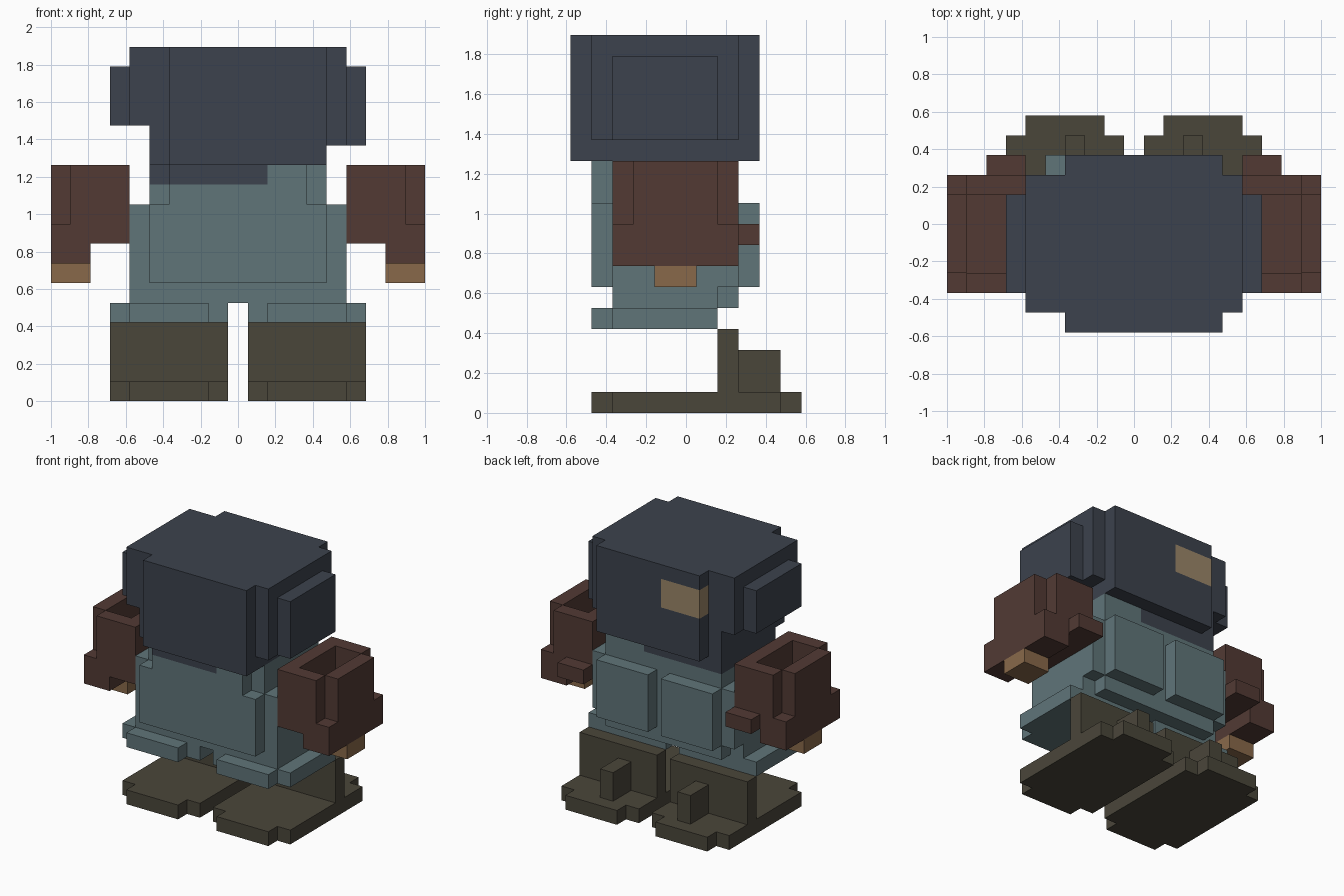
import bpy, bmesh

cube = bpy.data.objects.get("Cube")
if cube:
    bpy.data.objects.remove(cube)

U = 2 / 19  # block size; the figure is 19 x 11 x 18 blocks


def linear(c):
    c /= 255
    return c / 12.92 if c <= 0.04045 else ((c + 0.055) / 1.055) ** 2.4


def material(name, rgb):
    m = bpy.data.materials.new(name)
    col = (*[linear(c) for c in rgb], 1)
    m.diffuse_color = col
    m.use_nodes = True
    bsdf = next(n for n in m.node_tree.nodes if n.type == 'BSDF_PRINCIPLED')
    bsdf.inputs["Base Color"].default_value = col
    bsdf.inputs["Roughness"].default_value = 0.9
    return m


NAVY = material("navy", (60, 66, 77))
TEAL = material("grey_teal", (96, 117, 121))
BROWN = material("red_brown", (82, 58, 52))
OLIVE = material("dark_olive", (74, 70, 58))
TAN = material("tan", (137, 105, 74))
BEIGE = material("beige", (155, 134, 104))


def cells(box):
    """Unit cells inside a box given as x0, x1, y0, y1, z0, z1."""
    x0, x1, y0, y1, z0, z1 = box
    return {(x, y, z) for x in range(x0, x1) for y in range(y0, y1) for z in range(z0, z1)}


def part(name, mat, boxes, cuts=(), mirror=False):
    """Join boxes into one blocky shell, minus the cut boxes."""
    solid = set().union(*map(cells, boxes)).difference(*map(cells, cuts))
    if mirror:
        solid = {(18 - x, y, z) for x, y, z in solid}
    bm = bmesh.new()
    verts = {}

    def vert(p):
        if p not in verts:
            verts[p] = bm.verts.new(((p[0] - 9.5) * U, (p[1] - 5.5) * U, p[2] * U))
        return verts[p]

    for c in sorted(solid):
        for axis in range(3):
            a, b = (axis + 1) % 3, (axis + 2) % 3
            for side in (0, 1):
                n = list(c)
                n[axis] += 2 * side - 1
                if tuple(n) in solid:
                    continue
                loop = []
                for da, db in ((0, 0), (1, 0), (1, 1), (0, 1)):
                    p = list(c)
                    p[axis] += side
                    p[a] += da
                    p[b] += db
                    loop.append(vert(tuple(p)))
                bm.faces.new(loop if side else loop[::-1])
    # merge flat neighbours into large faces
    bmesh.ops.dissolve_limit(bm, angle_limit=0.01, verts=bm.verts[:], edges=bm.edges[:])
    me = bpy.data.meshes.new(name)
    bm.to_mesh(me)
    bm.free()
    me.materials.append(mat)
    ob = bpy.data.objects.new(name, me)
    bpy.context.collection.objects.link(ob)
    return ob


# Head with side panels and ear covers, and a beige patch at the back
patch = (6, 9, 8, 9, 15, 17)
part("head", NAVY, [
    (6, 14, 0, 9, 12, 18), (5, 14, 1, 8, 12, 18),
    (4, 5, 1, 8, 14, 18), (14, 15, 1, 8, 13, 18),
    (3, 4, 2, 7, 14, 17), (15, 16, 2, 7, 13, 17)], [patch])
part("head_patch", BEIGE, [patch])

# Torso with chest plate, two back panels, and a dark collar on one side
collar = (5, 11, 1, 8, 11, 12)
part("torso", TEAL, [
    (4, 15, 2, 8, 6, 10), (4, 15, 2, 7, 5, 6), (5, 14, 7, 8, 5, 6),
    (5, 14, 2, 8, 10, 12),
    (5, 14, 1, 2, 6, 10), (6, 13, 1, 2, 10, 12),
    (5, 9, 8, 9, 6, 10), (10, 14, 8, 9, 6, 10)], [collar])
part("collar", NAVY, [(5, 11, 2, 8, 11, 12), (6, 11, 1, 2, 11, 12)])

for side, flip in (("right", False), ("left", True)):
    # Trouser hem
    part(side + "_hem", TEAL, [(3, 9, 2, 7, 4, 5), (4, 8, 1, 2, 4, 5)], mirror=flip)
    # Foot: sole, upright plate and heel spur
    part(side + "_foot", OLIVE, [
        (3, 9, 2, 10, 0, 1), (4, 8, 1, 11, 0, 1),
        (3, 9, 7, 8, 1, 4), (6, 7, 8, 10, 1, 3)], mirror=flip)
    # Hollow open-topped sleeve with notched outer corners and a rear knob
    part(side + "_sleeve", BROWN, [
        (0, 4, 2, 8, 8, 12), (0, 2, 2, 8, 7, 8), (2, 4, 8, 9, 8, 9)],
        [(0, 1, 2, 3, 9, 12), (0, 1, 7, 8, 9, 12), (1, 3, 3, 7, 9, 12)], mirror=flip)
    part(side + "_hand", TAN, [(0, 2, 4, 6, 6, 7)], mirror=flip)
